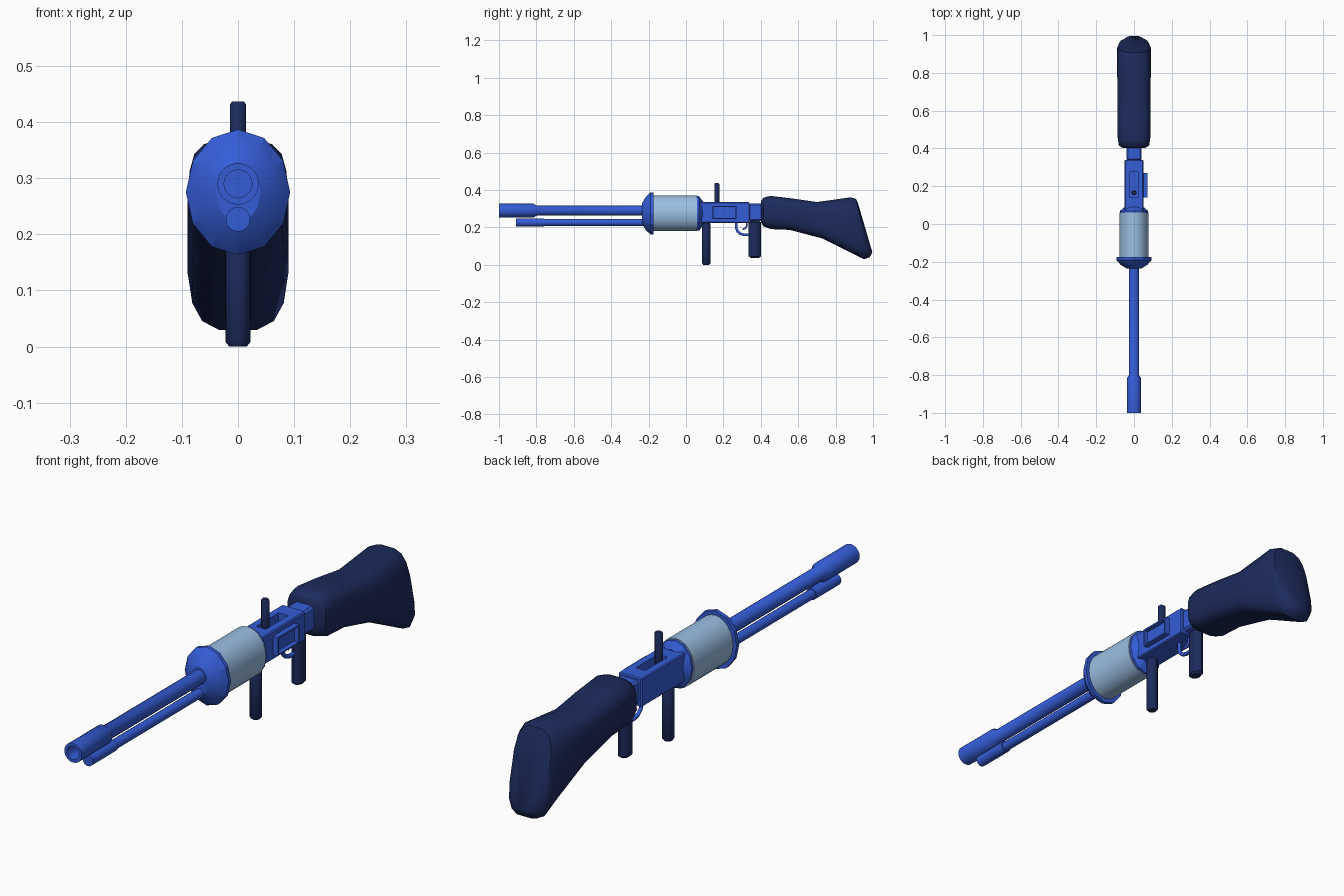
import bpy, bmesh
from math import sin, cos, pi, copysign, radians
from mathutils import Vector

if "Cube" in bpy.data.objects:
    bpy.data.objects.remove(bpy.data.objects["Cube"])


def material(name, rgb):
    m = bpy.data.materials.new(name)
    m.diffuse_color = (*rgb, 1)
    m.use_nodes = True
    m.node_tree.nodes["Principled BSDF"].inputs["Base Color"].default_value = m.diffuse_color
    return m


BLUE = material("blue", (0.035, 0.11, 0.68))
NAVY = material("navy", (0.012, 0.024, 0.11))
PALE = material("pale_blue", (0.33, 0.52, 0.77))


def finish(bm, name, mat, angle=35):
    bmesh.ops.recalc_face_normals(bm, faces=bm.faces)
    me = bpy.data.meshes.new(name)
    bm.to_mesh(me)
    bm.free()
    ob = bpy.data.objects.new(name, me)
    bpy.context.collection.objects.link(ob)
    me.materials.append(mat)
    bpy.ops.object.select_all(action='DESELECT')
    ob.select_set(True)
    bpy.context.view_layer.objects.active = ob
    if angle:
        bpy.ops.object.shade_smooth_by_angle(angle=radians(angle))
    return ob


def loft(name, rings, mat, angle=35):
    bm = bmesh.new()
    vr = [[bm.verts.new(p) for p in r] for r in rings]
    n = len(vr[0])
    for a, b in zip(vr, vr[1:]):
        for i in range(n):
            bm.faces.new((a[i], a[(i + 1) % n], b[(i + 1) % n], b[i]))
    bm.faces.new(vr[0])
    bm.faces.new(vr[-1])
    return finish(bm, name, mat, angle)


def along_y(name, zc, steps, mat, n=16, angle=35):
    """steps: (y, half width, half height)"""
    rings = [[(rx * sin(2 * pi * i / n), y, zc + rz * cos(2 * pi * i / n))
              for i in range(n)] for y, rx, rz in steps]
    return loft(name, rings, mat, angle)


def post(name, y, rx, ry, z0, z1, mat, n=12, bevel=0.008):
    steps = [(z0, 0.7), (z0 + bevel, 1), (z1 - bevel, 1), (z1, 0.7)]
    rings = [[(k * rx * sin(2 * pi * i / n), y + k * ry * cos(2 * pi * i / n), z)
              for i in range(n)] for z, k in steps]
    return loft(name, rings, mat, 40)


def box(name, lo, hi, mat, bevel=0.0):
    bm = bmesh.new()
    bmesh.ops.create_cube(bm, size=1)
    lo, hi = Vector(lo), Vector(hi)
    for v in bm.verts:
        v.co = (lo + hi) / 2 + v.co * (hi - lo)
    if bevel:
        bmesh.ops.bevel(bm, geom=bm.edges[:], offset=bevel, segments=1, affect='EDGES')
    return finish(bm, name, mat, 0)


def cut(ob, lo, hi):
    c = box("cutter", lo, hi, ob.data.materials[0])
    c.hide_render = True
    m = ob.modifiers.new("cut", 'BOOLEAN')
    m.operation, m.object, m.solver = 'DIFFERENCE', c, 'EXACT'
    bpy.context.view_layer.objects.active = ob
    bpy.ops.object.modifier_apply(modifier=m.name)
    bpy.data.objects.remove(c)


def rod(name, pts, r, mat):
    cu = bpy.data.curves.new(name, 'CURVE')
    cu.dimensions = '3D'
    cu.bevel_depth, cu.bevel_resolution, cu.use_fill_caps = r, 1, True
    s = cu.splines.new('POLY')
    s.points.add(len(pts) - 1)
    for p, (y, z) in zip(s.points, pts):
        p.co = (0, y, z, 1)
    cu.materials.append(mat)
    ob = bpy.data.objects.new(name, cu)
    bpy.context.collection.objects.link(ob)


# Barrel with hollow muzzle, and the thinner tube below it
along_y("barrel", 0.29, [(-0.19, .027, .027), (-0.80, .027, .027), (-0.815, .037, .037),
                         (-1.0, .037, .037), (-1.0, .025, .025), (-0.86, .025, .025)], BLUE, 20)
along_y("lower_tube", 0.227, [(-0.19, .018, .018), (-0.76, .018, .018), (-0.76, .022, .022),
                              (-0.91, .022, .022)], BLUE, 16)

# Oval drum: faceted front flange, pale body, rear collar
along_y("front_flange", 0.275, [(-0.175, .07, .09), (-0.175, .093, .112), (-0.19, .093, .112),
                                (-0.215, .072, .088), (-0.235, .04, .055)], BLUE, 12, 20)
along_y("drum", 0.275, [(-0.18, .077, .095), (0.06, .077, .095)], PALE, 24)
along_y("rear_collar", 0.275, [(0.055, .074, .092), (0.07, .074, .092), (0.09, .05, .065)],
        BLUE, 12, 20)

# Receiver with top slot, side port and rear neck
receiver = box("receiver", (-.05, .07, .225), (.05, .34, .335), BLUE, .004)
cut(receiver, (-.02, .14, .27), (.02, .275, .4))
port = box("side_port", (.045, .14, .245), (.071, .27, .316), BLUE)
cut(port, (.054, .146, .251), (.1, .264, .31))
box("receiver_neck", (-.04, .335, .235), (.04, .41, .327), BLUE, .008)

# Top pin and the two hand grips
post("top_pin", .165, .015, .013, .26, .437, NAVY, 10, .005)
post("front_grip", .108, .022, .022, 0, .23, NAVY)
post("rear_grip", .368, .023, .033, .038, .235, NAVY)

# Trigger and guard
rod("trigger_guard", [(.268, .23), (.268, .2), (.275, .18), (.29, .167), (.31, .161), (.345, .161)],
    .008, BLUE)
rod("trigger", [(.325, .23), (.326, .21), (.318, .196), (.302, .19)], .005, BLUE)

# Shoulder stock: rounded sections (top y, z, bottom y, z, half width)
sections = [(.402, .345, .402, .225, .058), (.415, .36, .415, .205, .080),
            (.45, .37, .455, .19, .086), (.56, .357, .555, .186, .087),
            (.70, .337, .73, .14, .088), (.88, .363, .953, .028, .090),
            (.908, .355, .982, .038, .078), (.918, .335, .997, .065, .045)]
n = 16
rings = []
for ty, tz, by, bz, w in sections:
    ring = []
    for i in range(n):
        a = 2 * pi * (i + 0.5) / n
        s, c = sin(a), cos(a)
        u = copysign(abs(s) ** 0.6, s) * w / abs(cos(pi / n)) ** 0.6
        t = 0.5 - 0.5 * copysign(abs(c) ** 0.6, c)
        ring.append((u, ty + (by - ty) * t, tz + (bz - tz) * t))
    rings.append(ring)
loft("stock", rings, NAVY, 45)
